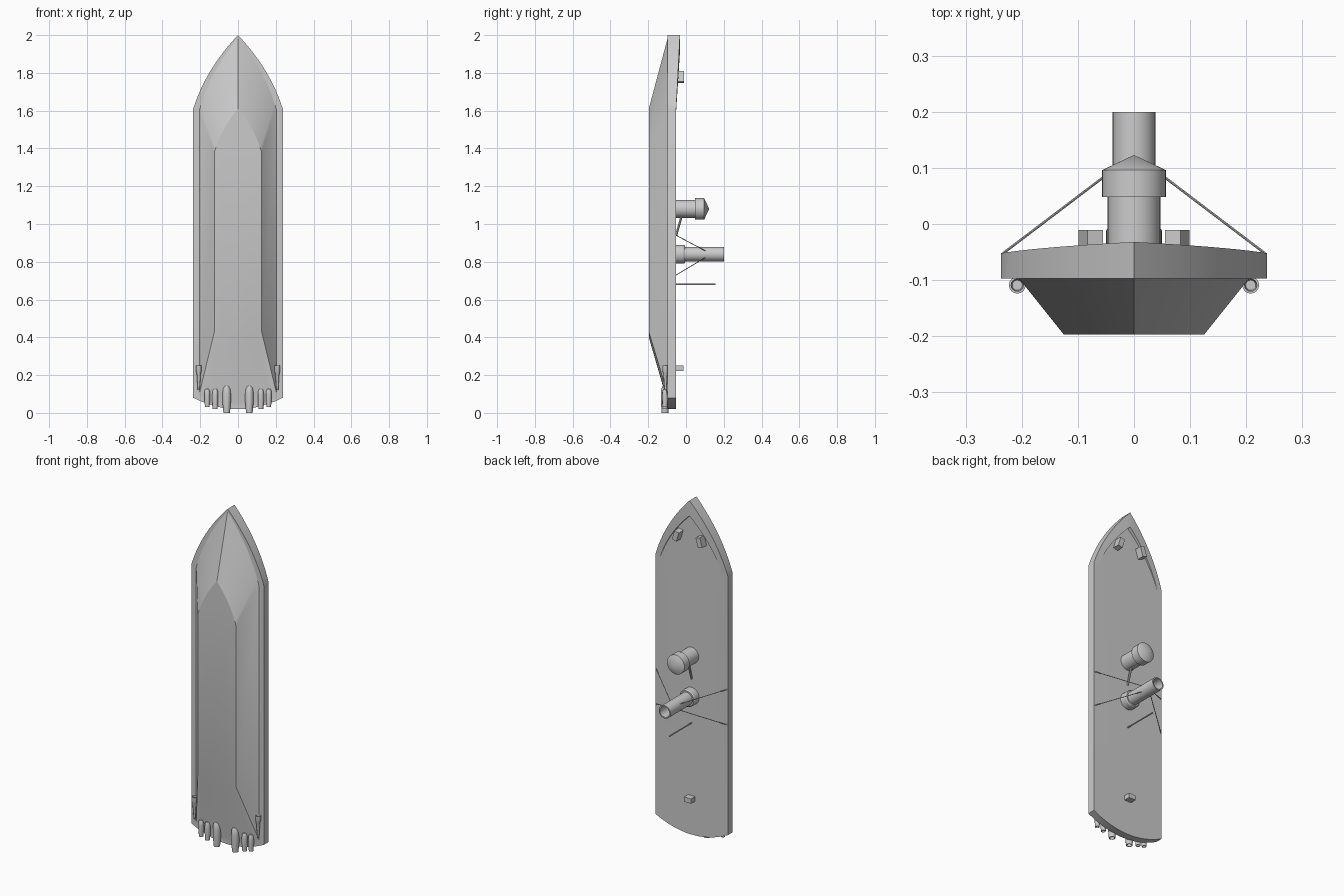
import bpy, bmesh, math
from mathutils import Vector, Matrix

if "Cube" in bpy.data.objects:
    bpy.data.objects.remove(bpy.data.objects["Cube"])


def finish(name, bm, smooth=30):
    bmesh.ops.remove_doubles(bm, verts=bm.verts, dist=1e-5)
    bmesh.ops.recalc_face_normals(bm, faces=bm.faces)
    me = bpy.data.meshes.new(name)
    bm.to_mesh(me)
    bm.free()
    ob = bpy.data.objects.new(name, me)
    bpy.context.collection.objects.link(ob)
    bpy.ops.object.select_all(action='DESELECT')
    ob.select_set(True)
    bpy.context.view_layer.objects.active = ob
    bpy.ops.object.shade_smooth_by_angle(angle=math.radians(smooth))
    return ob


def loft(bm, rings, cap_start=False, cap_end=False):
    vs = [[bm.verts.new(p) for p in r] for r in rings]
    n = len(vs[0])
    for a, b in zip(vs, vs[1:]):
        for i in range(n):
            j = (i + 1) % n
            bm.faces.new((a[i], a[j], b[j], b[i]))
    if cap_start:
        bm.faces.new(vs[0])
    if cap_end:
        bm.faces.new(vs[-1])


def lathe(name, profile, loc, axis='Z', sides=24):
    """Revolve (radius, height) points about an axis through loc."""
    bm = bmesh.new()
    rings = [[(r * math.cos(2 * math.pi * i / sides), r * math.sin(2 * math.pi * i / sides), h)
              for i in range(sides)] for r, h in profile]
    loft(bm, rings)
    m = Matrix.Translation(loc)
    if axis == 'Y':
        m = m @ Matrix.Rotation(-math.pi / 2, 4, 'X')
    bm.transform(m)
    return finish(name, bm)


def rod(name, a, b, r, sides=8):
    a, b = Vector(a), Vector(b)
    ob = lathe(name, [(0, 0), (r, 0), (r, (b - a).length), (0, (b - a).length)], (0, 0, 0), sides=sides)
    ob.data.transform(Matrix.Translation(a) @ (b - a).to_track_quat('Z', 'Y').to_matrix().to_4x4())
    return ob


def box(name, loc, size, angle=0):
    bm = bmesh.new()
    bmesh.ops.create_cube(bm, size=1)
    bm.transform(Matrix.Translation(loc) @ Matrix.Rotation(angle, 4, 'Y') @ Matrix.Diagonal((*size, 1)))
    return finish(name, bm)


DECK, CHINE, KEEL = -0.052, -0.097, -0.197


def outline(w, bow, tip, stern, mid):
    """Plan outline: pointed bow arch, straight sides, shallow stern arc."""
    right = []
    for i in range(13):
        t = i / 12
        x = 2 * t * (1 - t) * 0.72 * w + (1 - t) ** 2 * w
        z = bow + (tip - bow) * (2 * t * (1 - t) * 0.54 + t * t)
        right.append((x, z))
    arc = [(w * i / 6, mid + (stern - mid) * (i / 6) ** 2) for i in range(7)]
    half = arc + right
    return half + [(-x, z) for x, z in reversed(half[1:-1])]


def sheer(z):
    return DECK + max(0, (z - 1.61) / 0.39) * 0.02


# Hull: keel, chine, side band, raised bow rim and deck
outer = outline(0.237, 1.61, 2.0, 0.08, 0.02)
inner = outline(0.207, 1.60, 1.91, 0.10, 0.05)
rings = [
    [(x, KEEL, z) for x, z in outline(0.125, 1.38, 1.61, 0.43, 0.40)],
    [(x, CHINE, z) for x, z in outline(0.205, 1.60, 1.985, 0.10, 0.055)],
    [(x, CHINE, z) for x, z in outer],
    [(x, sheer(z), z) for x, z in outer],
    [(x, sheer(z), zi) for (x, zi), (_, z) in zip(inner, outer)],
    [(x, DECK, z) for x, z in inner],
]
bm = bmesh.new()
loft(bm, rings, True, True)
finish("hull", bm, 20)

# Capped turret with conical roof, and its sloping ladder
lathe("turret", [(0, 0), (0.047, 0), (0.047, 0.1), (0.057, 0.1), (0.057, 0.148), (0, 0.175)],
      (0, DECK, 1.08), 'Y', 32)
rod("turret_ladder", (0, DECK, 0.94), (0, -0.022, 1.045), 0.006)

# Funnel with collar and open end
lathe("funnel", [(0, 0), (0.05, 0), (0.05, 0.04), (0.046, 0.046), (0.038, 0.046), (0.038, 0.252),
                 (0.031, 0.252), (0.031, 0.1), (0, 0.1)], (0, DECK, 0.84), 'Y', 32)

# Guy wires and stub mast
for s in (-1, 1):
    for d in (-1, 1):
        rod("guy_wire", (s * 0.233, DECK, 0.835 + d * 0.105), (s * 0.03, 0.102, 0.84 + d * 0.018), 0.0022)
rod("mast", (0, DECK, 0.68), (0, 0.155, 0.68), 0.004)

# Deck lockers
for s in (-1, 1):
    box("bow_locker", (s * 0.077, -0.032, 1.778), (0.029, 0.042, 0.058), -s * 0.29)
box("stern_locker", (0, -0.034, 0.237), (0.046, 0.04, 0.028))

# Stern nozzles and side intakes
for s in (-1, 1):
    for x, r, lo, hi in ((0.06, 0.022, 0.0, 0.145), (0.121, 0.016, 0.02, 0.128), (0.163, 0.015, 0.03, 0.128)):
        L = hi - lo
        lathe("nozzle", [(0, L), (r * 0.6, L * 0.98), (r * 0.9, L * 0.88), (r, L * 0.7), (r, L * 0.4),
                         (r * 0.8, 0), (r * 0.62, 0), (r * 0.62, L * 0.25), (0, L * 0.25)],
              (s * x, -0.111, lo), sides=16)
    lathe("side_intake", [(0, 0), (0.005, 0), (0.011, 0.09), (0.015, 0.1), (0.015, 0.13),
                          (0.011, 0.13), (0.009, 0.1), (0, 0.1)], (s * 0.208, -0.109, 0.12), sides=16)
